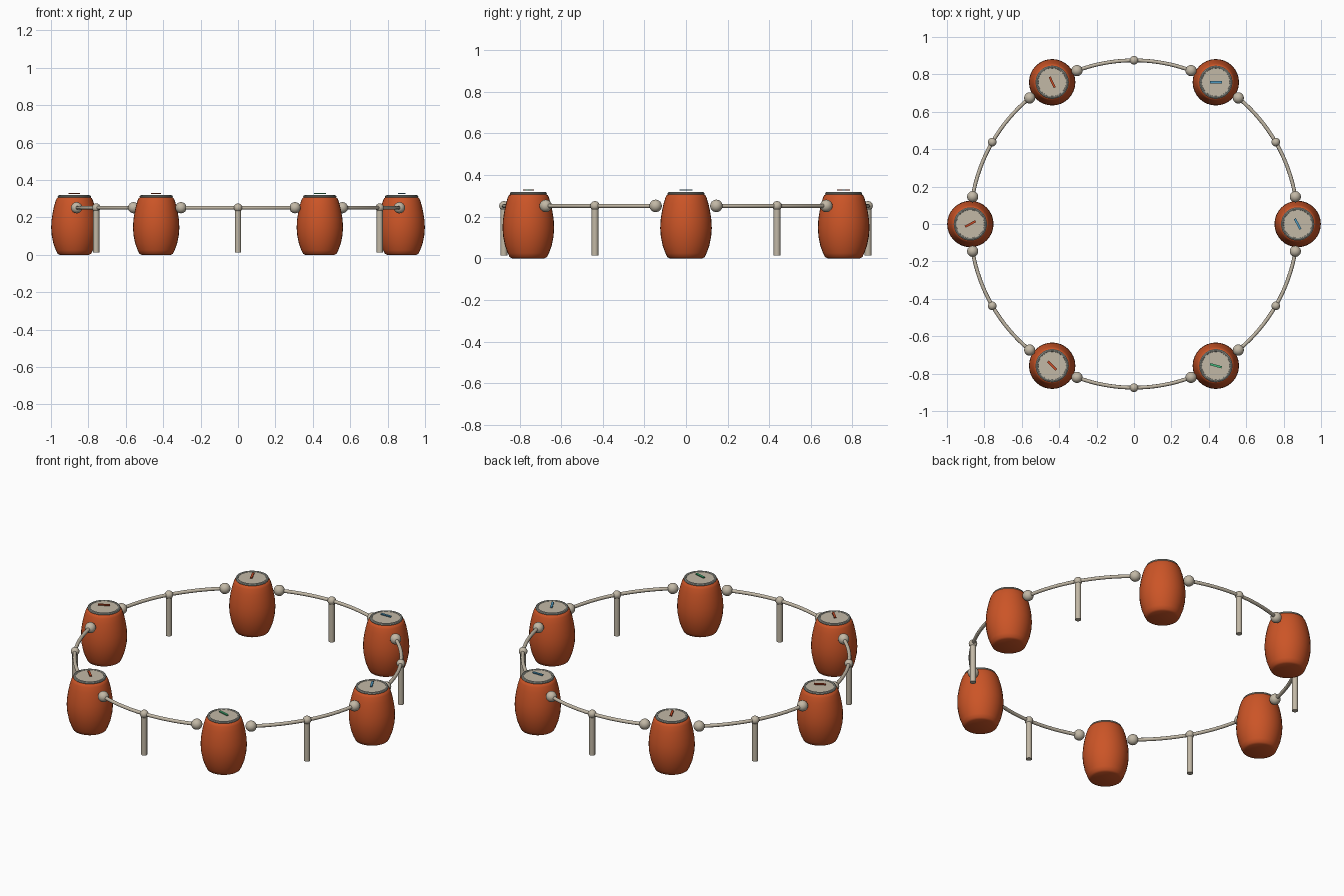
import bpy, bmesh
from math import radians, cos, sin, pi
from mathutils import Matrix

cube = bpy.data.objects.get("Cube")
if cube:
    bpy.data.objects.remove(cube, do_unlink=True)


def material(name, r, g, b):
    m = bpy.data.materials.new(name)
    m.use_nodes = True
    m.diffuse_color = (r, g, b, 1)
    bsdf = next(n for n in m.node_tree.nodes if n.type == 'BSDF_PRINCIPLED')
    bsdf.inputs["Base Color"].default_value = (r, g, b, 1)
    bsdf.inputs["Roughness"].default_value = 0.6
    return m


ORANGE = material("burnt orange", 0.60, 0.09, 0.02)
BEIGE = material("warm beige", 0.54, 0.48, 0.38)
GREY = material("rim grey", 0.33, 0.34, 0.30)
RED = material("marker red", 0.55, 0.07, 0.02)
BLUE = material("marker blue", 0.08, 0.32, 0.52)
GREEN = material("marker green", 0.06, 0.48, 0.20)

RING = 0.875      # radius of the whole circle
RAIL_Z = 0.252    # height of the rail


def finish(name, bm, mat, loc=(0, 0, 0), smooth=True):
    bmesh.ops.recalc_face_normals(bm, faces=bm.faces)
    me = bpy.data.meshes.new(name)
    bm.to_mesh(me)
    bm.free()
    me.materials.append(mat)
    ob = bpy.data.objects.new(name, me)
    ob.location = loc
    bpy.context.collection.objects.link(ob)
    if smooth:
        bpy.ops.object.select_all(action='DESELECT')
        ob.select_set(True)
        bpy.context.view_layer.objects.active = ob
        bpy.ops.object.shade_smooth_by_angle(angle=radians(40))
    return ob


def lathe(name, profile, mat, loc, closed=False, steps=32):
    """Spin an (radius, height) profile around z."""
    bm = bmesh.new()
    vs = [bm.verts.new((r, 0, z)) for r, z in profile]
    pairs = list(zip(vs, vs[1:])) + ([(vs[-1], vs[0])] if closed else [])
    edges = [bm.edges.new(p) for p in pairs]
    bmesh.ops.spin(bm, geom=vs + edges, axis=(0, 0, 1), cent=(0, 0, 0),
                   angle=2 * pi, steps=steps)
    bmesh.ops.remove_doubles(bm, verts=bm.verts, dist=1e-5)
    return finish(name, bm, mat, loc)


def ball(name, radius, loc):
    bm = bmesh.new()
    bmesh.ops.create_uvsphere(bm, u_segments=20, v_segments=12, radius=radius)
    return finish(name, bm, BEIGE, loc)


def on_ring(deg, z=0.0):
    a = radians(deg)
    return (RING * cos(a), RING * sin(a), z)


BARREL = [(0, 0), (0.078, 0), (0.09, 0.006), (0.099, 0.025), (0.112, 0.06),
          (0.121, 0.105), (0.124, 0.145), (0.122, 0.185), (0.116, 0.225),
          (0.108, 0.262), (0.099, 0.292), (0.093, 0.304), (0.083, 0.309),
          (0, 0.309)]
LID = [(0, 0.305), (0.076, 0.305), (0.076, 0.315), (0, 0.315)]
RIM = [(0.081 + 0.008 * cos(i * pi / 4), 0.311 + 0.008 * sin(i * pi / 4))
       for i in range(8)]

# Barrels, each with a lid, a rim and a thin marker turned its own way
markers = [(BLUE, -62), (BLUE, 0), (RED, -65), (RED, 28), (RED, -45), (GREEN, -15)]
for i, (mat, turn) in enumerate(markers):
    loc = on_ring(60 * i)
    lathe(f"barrel_{i + 1}", BARREL, ORANGE, loc)
    lathe(f"lid_{i + 1}", LID, BEIGE, loc)
    lathe(f"rim_{i + 1}", RIM, GREY, loc, closed=True)
    bm = bmesh.new()
    bmesh.ops.create_cube(bm, size=1, matrix=Matrix.Rotation(radians(turn), 4, 'Z')
                          @ Matrix.Diagonal((0.064, 0.012, 0.006, 1)))
    finish(f"marker_{i + 1}", bm, mat, (loc[0], loc[1], 0.328), smooth=False)

# Curved rails between barrels, with end knobs, a middle post and its cap
for i in range(6):
    mid = 60 * i + 30
    start, end = mid - 20.4, mid + 20.4
    bm = bmesh.new()
    rail_r = 0.010
    vs = [bm.verts.new((RING + rail_r * cos(k * pi / 5), 0, RAIL_Z + rail_r * sin(k * pi / 5)))
          for k in range(10)]
    section = bm.faces.new(vs)
    bmesh.ops.rotate(bm, verts=vs, cent=(0, 0, 0),
                     matrix=Matrix.Rotation(radians(start), 3, 'Z'))
    bmesh.ops.spin(bm, geom=[section], axis=(0, 0, 1), cent=(0, 0, 0),
                   angle=radians(end - start), steps=16)
    finish(f"rail_{i + 1}", bm, BEIGE)
    ball(f"knob_start_{i + 1}", 0.030, on_ring(start, RAIL_Z))
    ball(f"knob_end_{i + 1}", 0.030, on_ring(end, RAIL_Z))
    ball(f"post_cap_{i + 1}", 0.023, on_ring(mid, RAIL_Z))
    bm = bmesh.new()
    bmesh.ops.create_cone(bm, cap_ends=True, segments=16, radius1=0.0165,
                          radius2=0.0165, depth=0.238)
    finish(f"post_{i + 1}", bm, BEIGE, on_ring(mid, 0.132))
